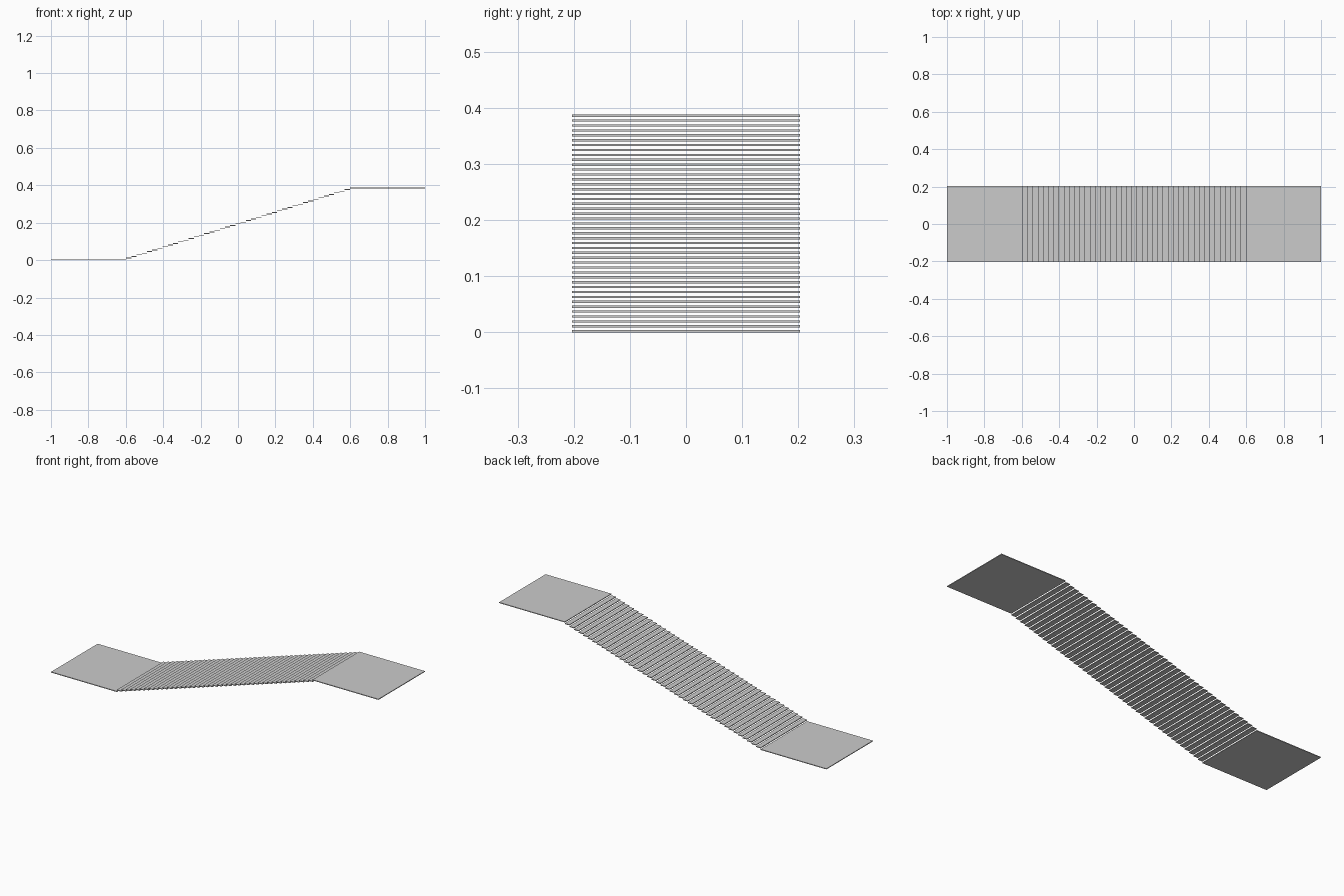
import bpy

cube = bpy.data.objects.get("Cube")
if cube:
    bpy.data.objects.remove(cube, do_unlink=True)

STEPS = 43
WIDTH = 0.406
THICK = 0.004
HEIGHT = 0.388
HALF_RUN = 0.598
GOING = 2 * HALF_RUN / STEPS
RISE = (HEIGHT - THICK) / (STEPS + 1)

grey = bpy.data.materials.new("light_grey")
grey.use_nodes = True
colour = (0.6, 0.6, 0.6, 1)
grey.diffuse_color = colour
grey.node_tree.nodes["Principled BSDF"].inputs["Base Color"].default_value = colour


def slab(name, x0, x1, z0):
    """Thin flat plate spanning x0..x1 with its underside at z0."""
    bpy.ops.mesh.primitive_cube_add(size=1, location=((x0 + x1) / 2, 0, z0 + THICK / 2))
    ob = bpy.context.object
    ob.name = name
    ob.scale = (x1 - x0, WIDTH, THICK)
    bpy.ops.object.transform_apply(location=False, rotation=False, scale=True)
    ob.data.materials.append(grey)
    return ob


# Landings at the bottom and top
slab("lower_landing", -1, -HALF_RUN, 0)
slab("upper_landing", HALF_RUN, 1, HEIGHT - THICK)

# Floating treads, open between them
for i in range(STEPS):
    x = -HALF_RUN + i * GOING
    slab(f"tread_{i + 1}", x, x + GOING, (i + 1) * RISE)
